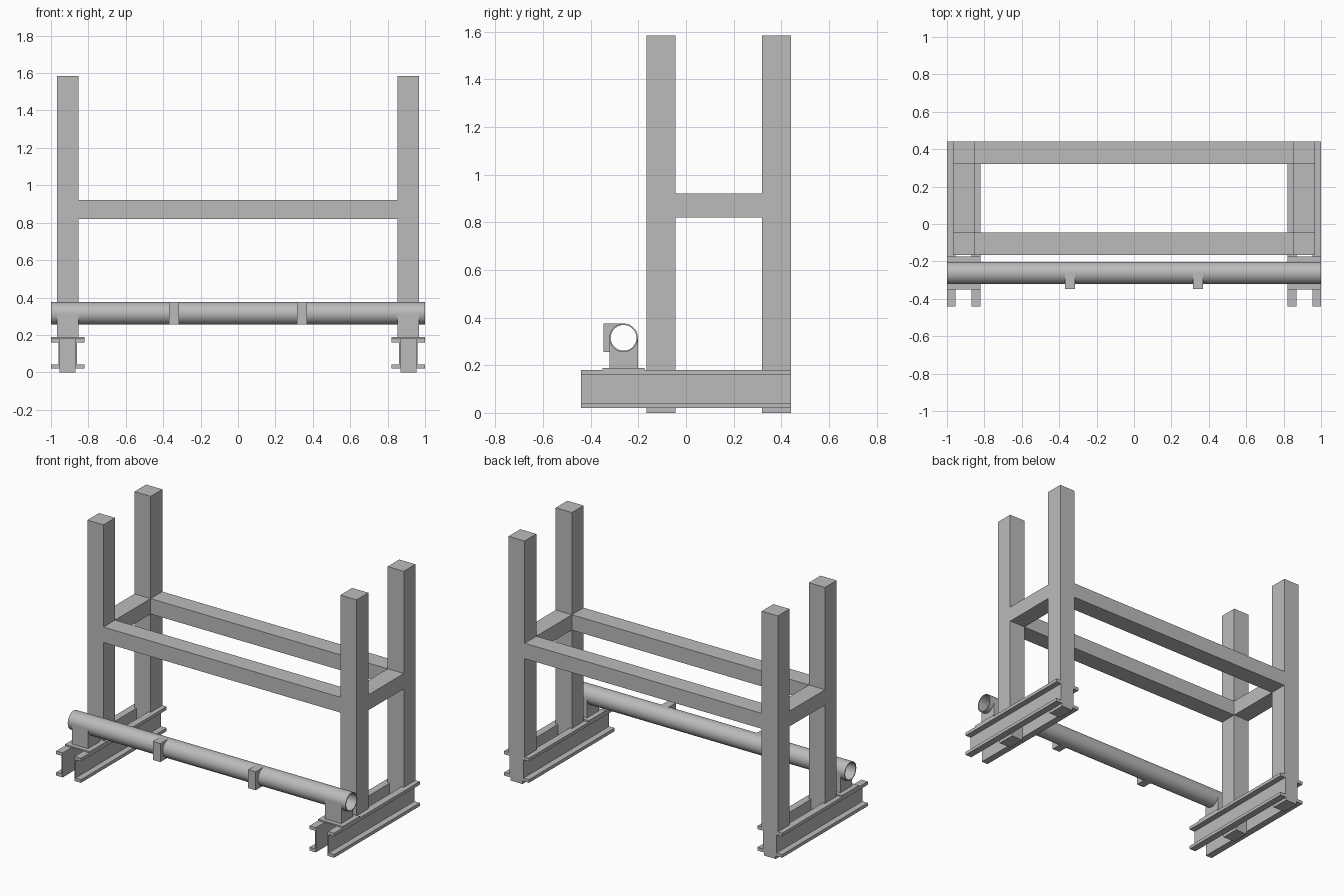
import bpy, bmesh, math
from mathutils import Vector

old = bpy.data.objects.get("Cube")
if old:
    bpy.data.objects.remove(old, do_unlink=True)

steel = bpy.data.materials.new("steel grey")
steel.use_nodes = True
GREY = (0.5, 0.5, 0.5, 1)
steel.diffuse_color = GREY
steel.node_tree.nodes["Principled BSDF"].inputs["Base Color"].default_value = GREY


def prism(name, profile, axis, start, end):
    """Extrude a 2D profile along x (profile is y, z) or y (profile is x, z)."""
    def place(p, d):
        return (d, p[0], p[1]) if axis == "x" else (p[0], d, p[1])
    bm = bmesh.new()
    a = [bm.verts.new(place(p, start)) for p in profile]
    b = [bm.verts.new(place(p, end)) for p in profile]
    bm.faces.new(a)
    bm.faces.new(b)
    for i in range(len(a)):
        j = (i + 1) % len(a)
        bm.faces.new((a[i], a[j], b[j], b[i]))
    return finish(name, bm)


def finish(name, bm):
    bmesh.ops.recalc_face_normals(bm, faces=bm.faces)
    mesh = bpy.data.meshes.new(name)
    bm.to_mesh(mesh)
    bm.free()
    mesh.materials.append(steel)
    obj = bpy.data.objects.new(name, mesh)
    bpy.context.collection.objects.link(obj)
    return obj


def box(name, x, y, z):
    return prism(name, [(x[0], z[0]), (x[1], z[0]), (x[1], z[1]), (x[0], z[1])], "y", *y)


def arc(r, a0, a1, n=16):
    """Points on a circle about the pipe axis, angles in degrees."""
    angles = [math.radians(a0 + (a1 - a0) * i / n) for i in range(n + 1)]
    return [(PIPE_Y + r * math.cos(t), PIPE_Z + r * math.sin(t)) for t in angles]


PIPE_Y, PIPE_Z, PIPE_R = -0.262, 0.315, 0.06
SIDE_X = 0.911            # centre line of each side frame
POST, WEB, GAP, FLANGE = 0.058, 0.05, 0.043, 0.089   # half widths
LOW, TOP, THICK = 0.02, 0.18, 0.021                  # channel heights
FRONT, BACK = (-0.165, -0.045), (0.32, 0.44)
RAIL_Z = (0.82, 0.92)

for side, sx in (("left", 1), ("right", -1)):
    cx = sx * SIDE_X
    span = (cx - POST, cx + POST)

    # Posts, narrowed where they pass between the channels
    for place, y in (("front", FRONT), ("back", BACK)):
        outline = [(cx + d, z) for d, z in (
            (-GAP, 0), (GAP, 0), (GAP, TOP), (POST, TOP),
            (POST, 1.585), (-POST, 1.585), (-POST, TOP), (-GAP, TOP))]
        prism(f"{side}_{place}_post", outline, "y", *y)

    # Side rail
    box(f"{side}_side_rail", span, (FRONT[1], BACK[0]), RAIL_Z)

    # Pair of back-to-back base channels
    for part, k in (("outer", sx), ("inner", -sx)):
        section = [(cx + k * d, z) for d, z in (
            (GAP, LOW), (FLANGE, LOW), (FLANGE, LOW + THICK), (WEB, LOW + THICK),
            (WEB, TOP - THICK), (FLANGE, TOP - THICK), (FLANGE, TOP), (GAP, TOP))]
        prism(f"{side}_{part}_channel", section, "y", -0.44, 0.44)

    # Bearing plate and coped saddle under the pipe
    box(f"{side}_bearing_plate", (cx - FLANGE, cx + FLANGE), (-0.35, -0.175), (TOP, 0.189))
    saddle = [(PIPE_Y - PIPE_R, 0.189), (PIPE_Y + PIPE_R, 0.189)] + arc(PIPE_R, 0, -180)
    prism(f"{side}_pipe_saddle", saddle, "x", *span)

    # Coped stop block on the front of the pipe
    x = sx * 0.343
    block = [(-0.347, PIPE_Z - PIPE_R), (-0.347, PIPE_Z + PIPE_R)] + arc(PIPE_R, 90, 270)
    prism(f"{side}_stop_block", block, "x", x - 0.027, x + 0.027)

# Long rails between the posts
for place, y in (("front", FRONT), ("back", BACK)):
    inner = SIDE_X - POST
    box(f"{place}_rail", (-inner, inner), y, RAIL_Z)

# Hollow pipe
bm = bmesh.new()
N = 64
rings = []
for r, x in ((PIPE_R, -1), (PIPE_R, 1), (PIPE_R - 0.006, 1), (PIPE_R - 0.006, -1)):
    rings.append([bm.verts.new(Vector((x, *p))) for p in arc(r, 0, 360, N)[:N]])
for k in range(4):
    a, b = rings[k], rings[(k + 1) % 4]
    for i in range(N):
        j = (i + 1) % N
        bm.faces.new((a[i], a[j], b[j], b[i]))
pipe = finish("pipe", bm)
bpy.ops.object.select_all(action="DESELECT")
pipe.select_set(True)
bpy.context.view_layer.objects.active = pipe
bpy.ops.object.shade_smooth_by_angle(angle=math.radians(30))
